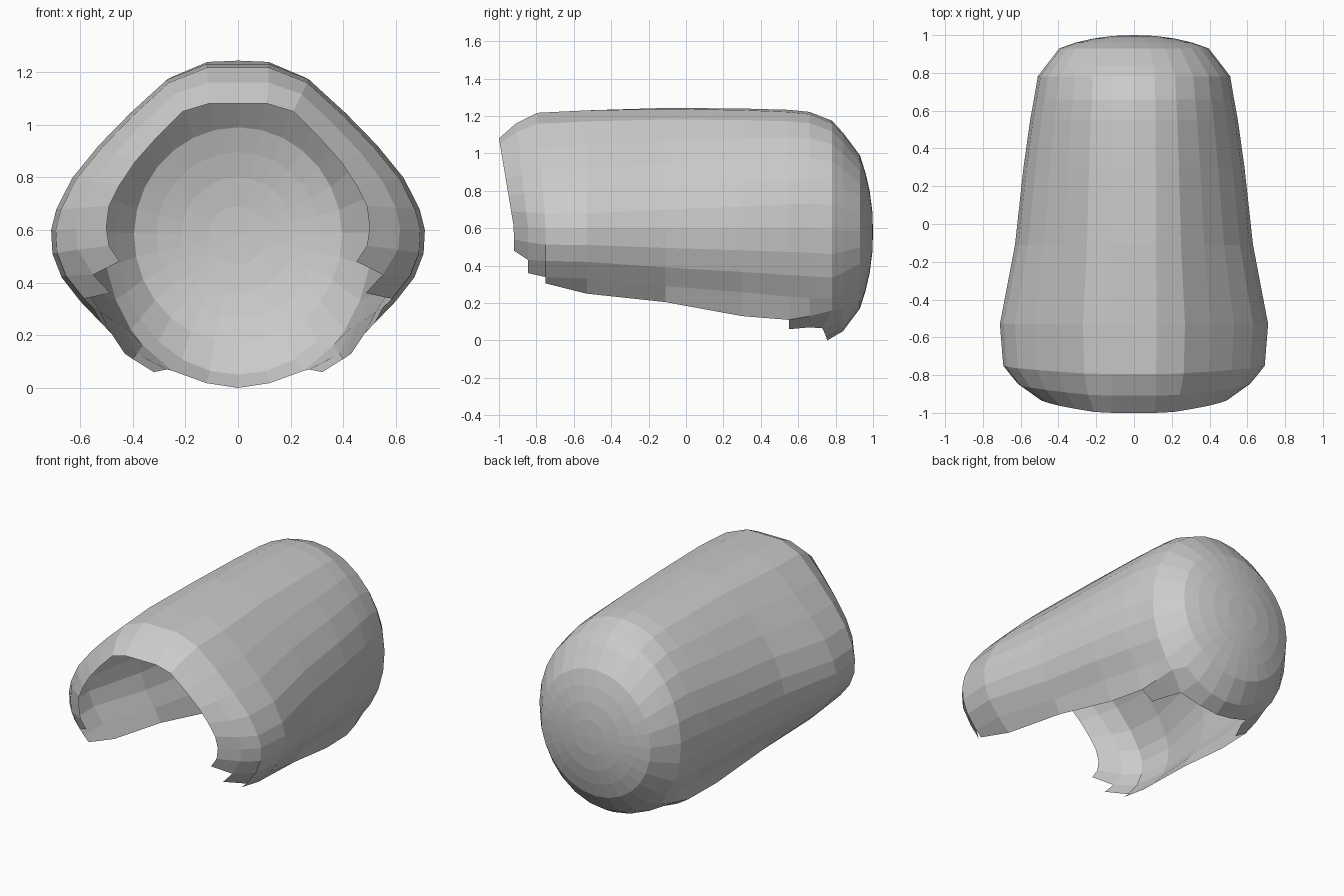
import bpy
from math import sin, cos, radians

if "Cube" in bpy.data.objects:
    bpy.data.objects.remove(bpy.data.objects["Cube"])

# Half cross-sections (x, z), listed from the crown down to the lower hem
WIDE = [(0, 1.24), (.12, 1.24), (.27, 1.18), (.41, 1.05), (.53, .925), (.63, .80),
        (.69, .68), (.71, .60), (.705, .51), (.67, .42), (.60, .33), (.52, .25)]
RIM = [(0, 1.08), (.11, 1.08), (.21, 1.05), (.31, .95), (.39, .86), (.45, .77),
       (.49, .69), (.50, .61), (.49, .54), (.45, .48)]
ANGLES = [radians(12.7 * k) for k in range(12)] + [radians(a) for a in (153, 167, 180)]


def oval(rx, rz, cz):
    return [(rx * sin(a), cz - rz * cos(a + radians(180))) for a in ANGLES]


def lean(y, amount, pts):
    """Rows at the mouth lean forward towards the crown."""
    return [(x, y - amount * max(0, (z - .6) / .48), z) for x, z in pts]


rows = []
# Front mouth: inner rim, then a bevel row, then the start of the side walls
rows.append(lean(-.92, .08, RIM))
bevel = [((a[0] * .55 + b[0] * .45), (a[1] * .5 + b[1] * .5)) for a, b in zip(WIDE, RIM)]
rows.append(lean(-.845, .055, bevel[:9] + [(.55, .43), (.485, .36)]))
shoulder = [(x * .975, .58 + (z - .58) * .965) for x, z in WIDE[:11]] + [(.55, .305)]
rows.append(lean(-.75, .035, shoulder))

# Main body: y, half width, crown z, blend to oval, hem x, hem z
BODY = [(-.53, .71, 1.23, 0, .52, .25), (-.11, .63, 1.243, .3, .48, .205),
        (.30, .585, 1.24, .55, .43, .13), (.55, .55, 1.233, .75, .40, .11),
        (.66, .53, 1.222, .85, .385, .13)]
for y, w, top, b, hx, hz in BODY:
    o = oval(w, top - .59, .59)
    pts = []
    for (ax, az), (ox, oz) in zip(WIDE, o):
        ax *= w / .71
        az += (top - 1.24) * max(0, (az - .6) / .64)
        pts.append((ax + (ox - ax) * b, y, az + (oz - az) * b))
    pts[11] = (hx, y, hz)
    if y > .5:  # small flange under the rear of each side wall
        pts.append((.32, y, .06) if y < .6 else (.27, y, .07))
    rows.append(pts)

# Rear collar and dome: complete oval rings
for y, rx, rz in [(.78, .51, .595), (.84, .465, .53), (.93, .395, .41),
                  (.96, .31, .315), (.982, .215, .22), (.996, .11, .11)]:
    rows.append([(x, y, z) for x, z in oval(rx, rz, .58)])
collar = rows[8]
collar[11] = (.36, .78, .16)
collar[12] = (.25, .73, .065)
collar[13] = (.12, .75, .018)
collar[14] = (0, .755, .0)

# Skin the rows
verts, faces, start = [], [], []
for r in rows:
    start.append(len(verts))
    verts += r
for i in range(len(rows) - 1):
    for k in range(min(len(rows[i]), len(rows[i + 1])) - 1):
        a, b = start[i] + k, start[i + 1] + k
        faces.append((a, a + 1, b + 1, b))
# Dome pole
pole = len(verts)
verts.append((0, 1, .58))
for k in range(14):
    faces.append((start[-1] + k, start[-1] + k + 1, pole))

mesh = bpy.data.meshes.new("open_shell")
mesh.from_pydata(verts, [], faces)
shell = bpy.data.objects.new("open_shell", mesh)
bpy.context.collection.objects.link(shell)

# Mirror to the other side
mirror = shell.modifiers.new("mirror", 'MIRROR')
mirror.use_clip = True
mirror.merge_threshold = .001
